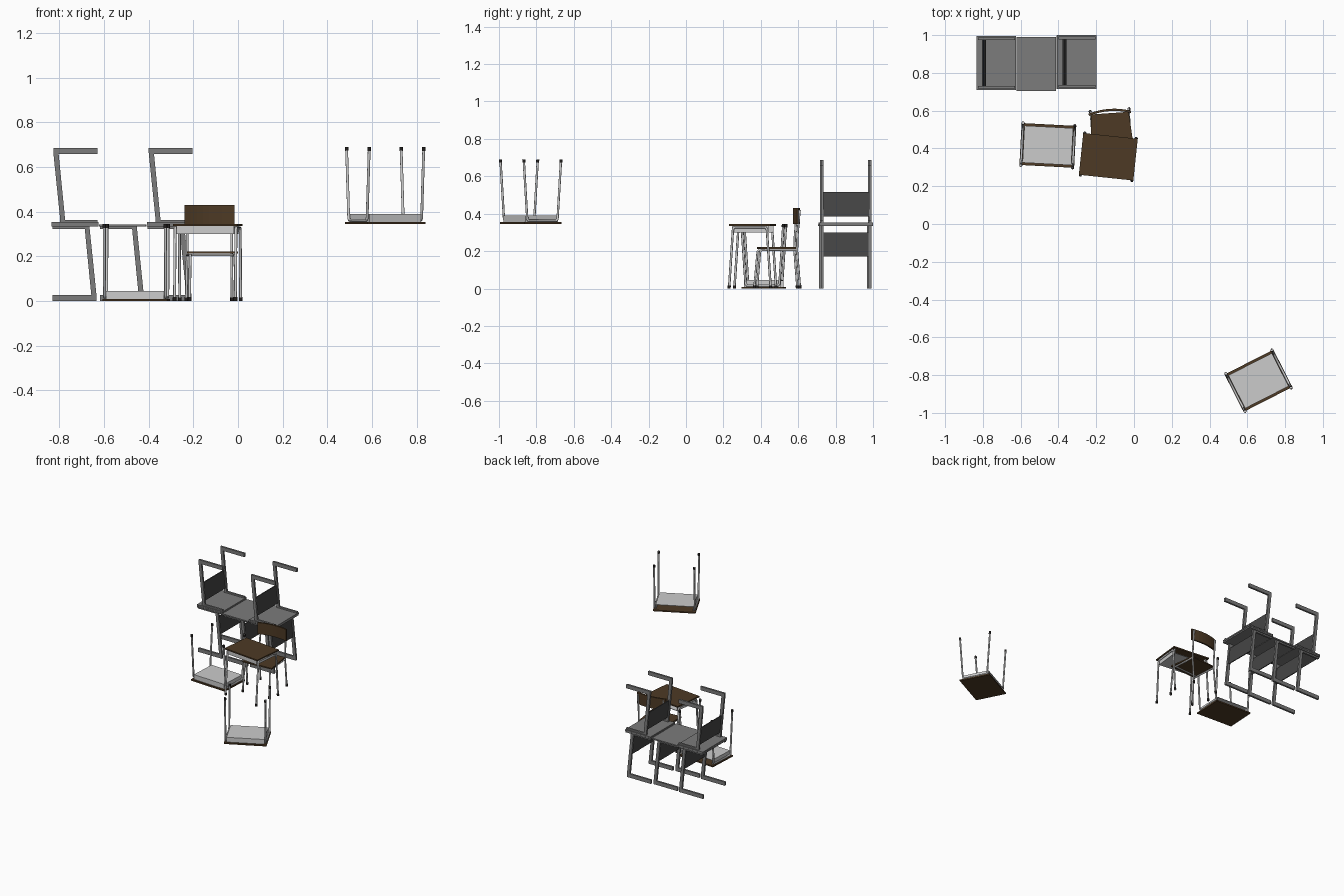
import bpy, bmesh
from math import radians, pi
from mathutils import Matrix, Vector

if "Cube" in bpy.data.objects:
    bpy.data.objects.remove(bpy.data.objects["Cube"])


def material(name, rgb):
    m = bpy.data.materials.new(name)
    m.diffuse_color = (*rgb, 1)
    m.use_nodes = True
    m.node_tree.nodes["Principled BSDF"].inputs["Base Color"].default_value = m.diffuse_color
    return m


WOOD = material("dark_wood", (0.075, 0.042, 0.018))
RUBBER = material("black_rubber", (0.015, 0.013, 0.012))
STEEL = material("grey_steel", (0.2, 0.2, 0.2))
PANEL = material("dark_panel", (0.06, 0.06, 0.06))


def prism(name, outline, lo, hi, place, axis='Z', mat=None):
    """Extrude a 2D outline: xy along z, or xz along y."""
    bm = bmesh.new()
    put = (lambda a, b, d: (a, b, d)) if axis == 'Z' else (lambda a, b, d: (a, d, b))
    face = bm.faces.new([bm.verts.new(put(a, b, lo)) for a, b in outline])
    ext = bmesh.ops.extrude_face_region(bm, geom=[face])
    verts = [v for v in ext["geom"] if isinstance(v, bmesh.types.BMVert)]
    bmesh.ops.translate(bm, verts=verts, vec=put(0, 0, hi - lo))
    bmesh.ops.recalc_face_normals(bm, faces=bm.faces[:])
    me = bpy.data.meshes.new(name)
    bm.to_mesh(me)
    bm.free()
    ob = bpy.data.objects.new(name, me)
    bpy.context.collection.objects.link(ob)
    ob.matrix_world = place
    if mat:
        me.materials.append(mat)
    return ob


def box(name, x0, x1, y0, y1, z0, z1, place, mat=None):
    return prism(name, [(x0, y0), (x1, y0), (x1, y1), (x0, y1)], z0, z1, place, mat=mat)


def tube(name, pts, r, place, mat=None):
    cu = bpy.data.curves.new(name, 'CURVE')
    cu.dimensions = '3D'
    cu.bevel_depth, cu.bevel_resolution, cu.use_fill_caps = r, 2, True
    sp = cu.splines.new('POLY')
    sp.points.add(len(pts) - 1)
    for p, c in zip(sp.points, pts):
        p.co = (*c, 1)
    ob = bpy.data.objects.new(name, cu)
    bpy.context.collection.objects.link(ob)
    ob.matrix_world = place
    if mat:
        cu.materials.append(mat)
    return ob


def foot_cap(name, foot, above, place):
    """Rubber sleeve at the lower end of a leg."""
    a, b = Vector(foot), Vector(above)
    tube(name, [a, a + (b - a).normalized() * 0.017], 0.0085, place, RUBBER)


# Grey desk: slab on two bent flat-bar legs with a modesty panel
LEG = [(-.1, 0), (.097, 0), (.097, .02), (.066, .322), (.066, .333), (-.1, .333),
       (-.1, .322), (.044, .322), (.073, .028), (-.1, .028)]
APRON = [(.0675, .17), (.0745, .17), (.061, .30), (.054, .30)]


def grey_desk(place):
    box("grey_desk_top", -.105, .105, -.1425, .1425, .333, .3425, place, STEEL)
    for s in (-1, 1):
        prism("flat_bar_leg", LEG, s * .128 - .007, s * .128 + .007, place, 'Y', STEEL)
    prism("modesty_panel", APRON, -.121, .121, place, 'Y', PANEL)


# Wooden school desk: top, open tray and two tube frames
def wood_desk(place):
    box("wood_desk_top", -.145, .145, -.111, .111, .335, .3445, place, WOOD)
    box("tray_bottom", -.129, .129, -.098, .098, .3, .303, place)
    box("tray_front", -.129, .129, -.098, -.095, .303, .335, place)
    for s in (-1, 1):
        x = s * .1275
        box("tray_side", x - .0015, x + .0015, -.095, .098, .303, .335, place)
        x = s * .137
        path = [(x, -.112, 0), (x, -.091, .318), (x, -.083, .328),
                (x, .083, .328), (x, .091, .318), (x, .112, 0)]
        tube("desk_leg_frame", path, .0065, place)
        foot_cap("desk_foot", path[0], path[1], place)
        foot_cap("desk_foot", path[-1], path[-2], place)


# Chair: tapered seat, curved backrest and bent tube legs
def chair(place):
    prism("chair_seat", [(-.115, -.1), (.115, -.1), (.1, .1), (-.1, .1)],
          .212, .221, place, mat=WOOD)
    arc = [(-1 + i / 4, .018 * (1 - (-1 + i / 4) ** 2)) for i in range(9)]
    outer = [(x * .112, .105 + y) for x, y in arc]
    inner = [(x * .112, .093 + y) for x, y in reversed(arc)]
    prism("chair_backrest", outer + inner, .345, .43, place, mat=WOOD)
    for s in (-1, 1):
        back = [(s * .103, .116, 0), (s * .1, .1, .2), (s * .1, .102, .28), (s * .1, .114, .42)]
        front = [(s * .104, -.115, 0), (s * .1, -.098, .196), (s * .1, -.09, .206),
                 (s * .1, .1, .206)]
        tube("chair_back_leg", back, .006, place)
        tube("chair_front_leg", front, .006, place)
        foot_cap("chair_foot", back[0], back[1], place)
        foot_cap("chair_foot", front[0], front[1], place)
    tube("seat_cross_rail", [(-.1, -.07, .206), (.1, -.07, .206)], .005, place)


def at(x, y, z=0, deg=0, flip=False):
    m = Matrix.Translation((x, y, z)) @ Matrix.Rotation(radians(deg), 4, 'Z')
    return m @ Matrix.Rotation(pi, 4, 'Y') if flip else m


# Row of three grey desks with two stacked upside down
for x, y in ((-.73, .851), (-.518, .847), (-.305, .856)):
    grey_desk(at(x, y))
for x, y in ((-.73, .852), (-.303, .857)):
    grey_desk(at(x, y, .686, 0, True))

# One upright wooden desk with its chair, one overturned, one raised and overturned
wood_desk(at(-.136, .356, 0, -6))
chair(at(-.121, .487, 0, 4))
wood_desk(at(-.456, .416, .3445, -3, True))
wood_desk(at(.659, -.83, .69, 27, True))
